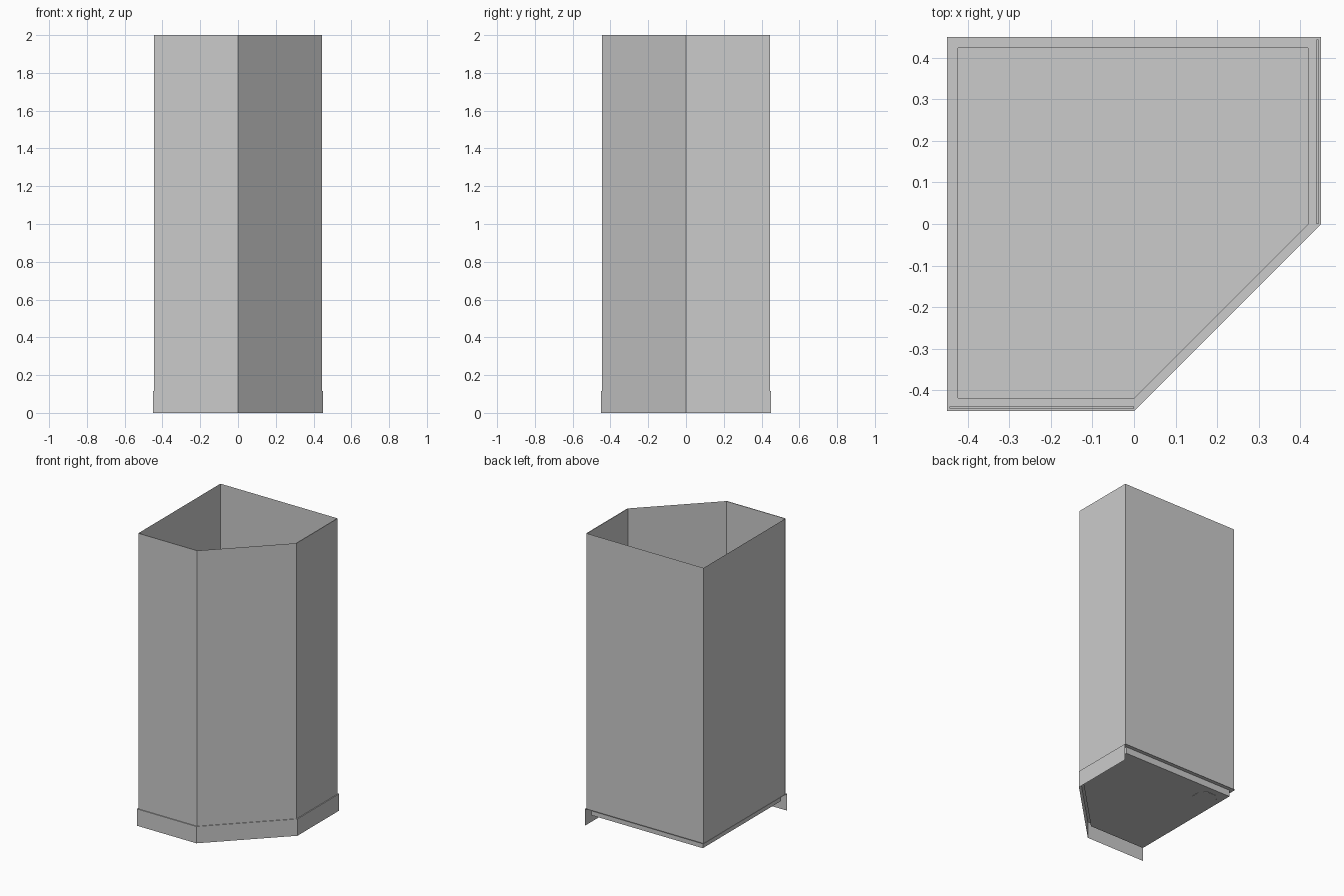
import bpy, bmesh, math

if "Cube" in bpy.data.objects:
    bpy.data.objects.remove(bpy.data.objects["Cube"])


def make_object(name, bm):
    mesh = bpy.data.meshes.new(name)
    bm.to_mesh(mesh)
    bm.free()
    obj = bpy.data.objects.new(name, mesh)
    bpy.context.collection.objects.link(obj)
    return obj


def panel(name, points, z0, z1, thickness=0.0):
    """Upright sheet along a path of plan points."""
    bm = bmesh.new()
    low = [bm.verts.new((x, y, z0)) for x, y in points]
    high = [bm.verts.new((x, y, z1)) for x, y in points]
    for i in range(len(points) - 1):
        bm.faces.new((low[i], low[i + 1], high[i + 1], high[i]))
    obj = make_object(name, bm)
    if thickness:
        mod = obj.modifiers.new("thickness", 'SOLIDIFY')
        mod.thickness = thickness
        mod.offset = -1
    return obj


RIM, FLOOR, TOP = 0.115, 0.07, 2.0
OUT, WALL = 0.45, 0.444

# Plan outlines: square with its front right corner cut off
outer = [(-OUT, OUT), (-OUT, -OUT), (0, -OUT), (OUT, 0), (OUT, OUT)]
inner = [(-0.424, 0.424), (-0.424, -0.419), (0, -0.419), (0.419, 0), (0.419, 0.424)]

# Tray: flat rim, short inner sides, floor
bm = bmesh.new()
rings = [[bm.verts.new((x, y, z)) for x, y in pts]
         for pts, z in ((outer, RIM), (inner, RIM), (inner, FLOOR))]
for a, b in zip(rings, rings[1:]):
    for i in range(5):
        j = (i + 1) % 5
        bm.faces.new((a[i], a[j], b[j], b[i]))
bm.faces.new(rings[-1])
make_object("shower_tray", bm)

# Skirt on the three room-facing sides
panel("tray_skirt", outer[1:], 0, RIM)

# Drain cover
bpy.ops.mesh.primitive_cylinder_add(vertices=8, radius=0.081, depth=0.004,
                                    location=(-0.317, 0.305, FLOOR),
                                    rotation=(0, 0, math.radians(22.5)))
bpy.context.object.name = "drain_cover"

# Walls, fixed glass panels and diagonal door
panel("back_wall", [(WALL - 0.006, WALL), (-WALL, WALL)], RIM, TOP)
panel("left_wall", [(-WALL, WALL), (-WALL, -WALL + 0.006)], RIM, TOP)
panel("front_panel", [(-WALL, -WALL), (0, -WALL)], RIM, TOP, 0.005)
panel("right_panel", [(WALL, 0), (WALL, WALL)], RIM, TOP, 0.005)
panel("diagonal_door", [(0, -WALL), (WALL, 0)], RIM, TOP)
